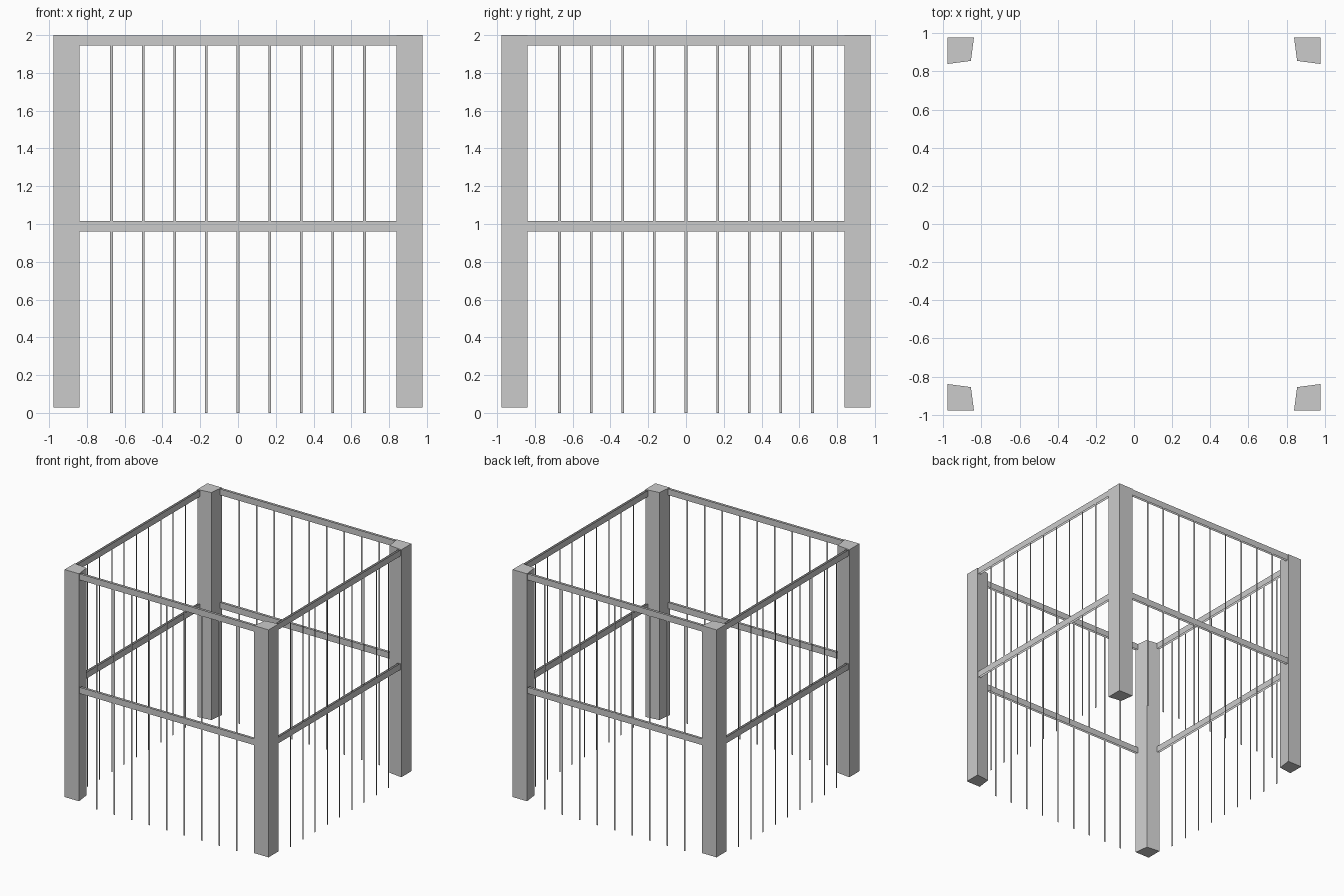
import bpy
import bmesh
from math import pi
from mathutils import Matrix

if "Cube" in bpy.data.objects:
    bpy.data.objects.remove(bpy.data.objects["Cube"])

grey = bpy.data.materials.new("plain_grey")
grey.use_nodes = True
GREY = (0.6, 0.6, 0.6, 1)
grey.diffuse_color = GREY
grey.node_tree.nodes["Principled BSDF"].inputs["Base Color"].default_value = GREY

SIDES = ("front", "left", "back", "right")
OUTER, INNER = 0.972, 0.952      # outer and inner skins of the rails
BAR_LINE = 0.974


def add_object(name, bm, turn):
    """Link the mesh, turned by quarter turns about the centre."""
    bm.transform(Matrix.Rotation(turn * pi / 2, 4, "Z"))
    mesh = bpy.data.meshes.new(name)
    bm.to_mesh(mesh)
    bm.free()
    mesh.materials.append(grey)
    bpy.context.collection.objects.link(bpy.data.objects.new(name, mesh))


def post(name, outline, z0, z1, turn):
    """Closed upright prism over an outline."""
    bm = bmesh.new()
    base = bm.faces.new([bm.verts.new((x, y, z0)) for x, y in outline])
    top = bmesh.ops.extrude_face_region(bm, geom=[base], use_keep_orig=True)
    verts = [v for v in top["geom"] if isinstance(v, bmesh.types.BMVert)]
    bmesh.ops.translate(bm, verts=verts, vec=(0, 0, z1 - z0))
    bmesh.ops.recalc_face_normals(bm, faces=bm.faces)
    add_object(name, bm, turn)


def strips(name, x0, x1, z0, z1, depths, turn):
    """Flat upright strips, one for each distance from the centre."""
    bm = bmesh.new()
    for i, d in enumerate(depths):
        corners = [(x0, z0), (x1, z0), (x1, z1), (x0, z1)]
        face = bm.faces.new([bm.verts.new((x, -d, z)) for x, z in corners])
        if i:
            face.normal_flip()
    add_object(name, bm, turn)


# Corner post section, with its two inner faces slightly splayed
POST = [(-0.978, -0.978), (-0.839, -0.978), (-0.855, -0.855), (-0.978, -0.839)]

for turn, side in enumerate(SIDES):
    post(f"{side}_corner_post", POST, 0.029, 2.0, turn)
    # Rails: an outer and an inner skin, open above and below
    strips(f"{side}_top_rail", -0.84, 0.84, 1.945, 1.999, (OUTER, INNER), turn)
    strips(f"{side}_middle_rail", -0.84, 0.84, 0.961, 1.016, (OUTER, INNER), turn)
    # Slim flat bars
    for i in range(-4, 5):
        x = i * 0.1675
        strips(f"{side}_bar_{i + 5}", x - 0.007, x + 0.007, 0, 1.974, (BAR_LINE,), turn)
